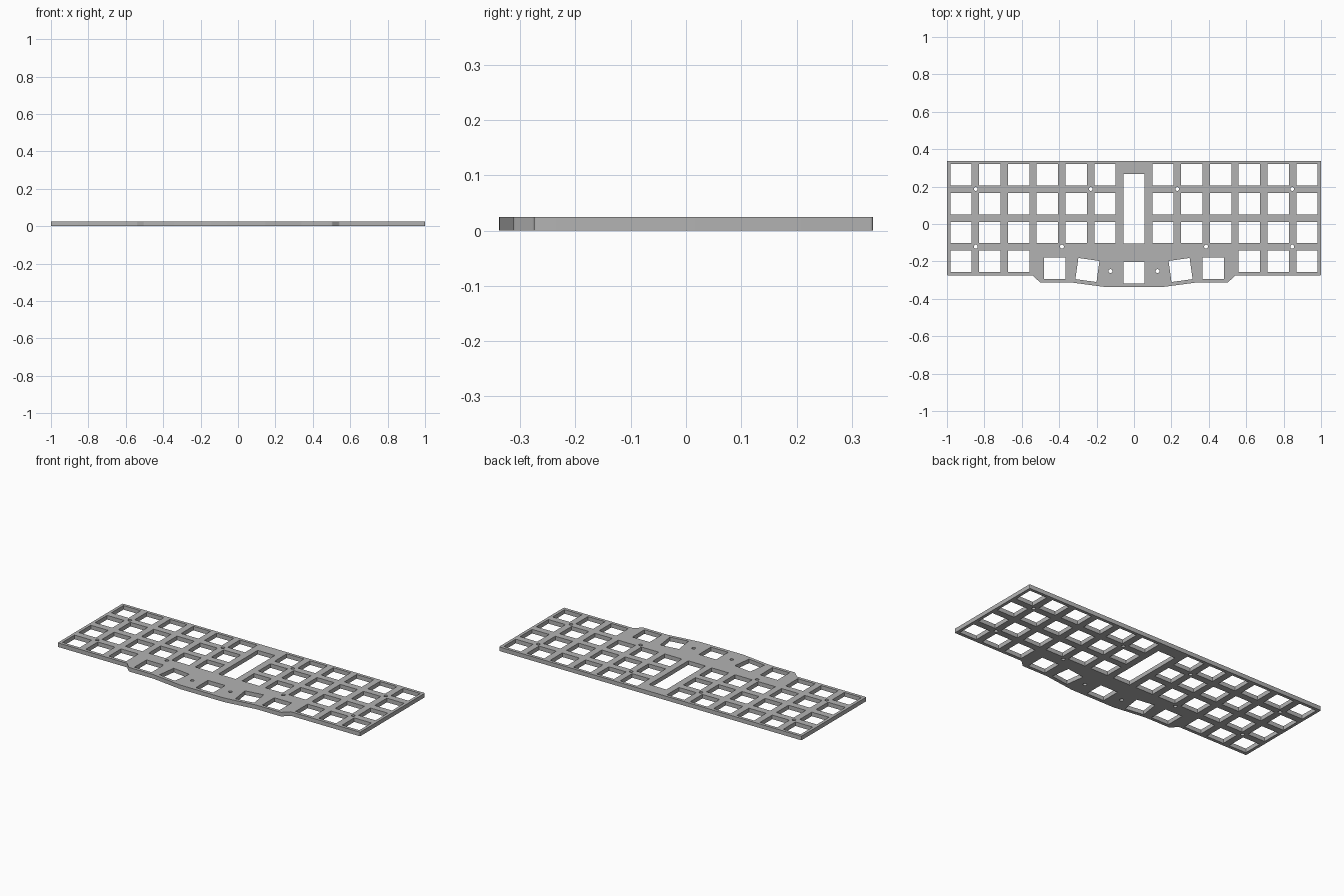
import bpy
import bmesh
from math import cos, sin, tau, radians

if "Cube" in bpy.data.objects:
    bpy.data.objects.remove(bpy.data.objects["Cube"], do_unlink=True)

THICK = 0.0245
PITCH = 0.154
HOLE = 0.114


def rect(cx, cy, w, h, angle=0):
    """Corners of a rectangle, turned about its centre."""
    c, s = cos(radians(angle)), sin(radians(angle))
    corners = [(-w / 2, -h / 2), (w / 2, -h / 2), (w / 2, h / 2), (-w / 2, h / 2)]
    return [(cx + x * c - y * s, cy + x * s + y * c) for x, y in corners]


def circle(cx, cy, r, n=24):
    return [(cx + r * cos(tau * i / n), cy + r * sin(tau * i / n)) for i in range(n)]


def rounded(points, r, steps=4):
    """Round each corner of a closed outline with a short curve."""
    out = []
    for i, (x, y) in enumerate(points):
        ends = []
        for qx, qy in (points[i - 1], points[(i + 1) % len(points)]):
            d = ((qx - x) ** 2 + (qy - y) ** 2) ** 0.5
            ends.append((x + (qx - x) * r / d, y + (qy - y) * r / d))
        (ax, ay), (bx, by) = ends
        for k in range(steps + 1):
            t = k / steps
            u = 1 - t
            out.append((u * u * ax + 2 * u * t * x + t * t * bx,
                        u * u * ay + 2 * u * t * y + t * t * by))
    return out


# Plate outline: right half, then its mirror image
half = [(0.145, -0.338), (0.34, -0.312), (0.503, -0.312),
        (0.541, -0.275), (1.0, -0.275), (1.0, 0.338)]
outline = half + [(-x, y) for x, y in reversed(half)]
loops = [rounded(outline, 0.005)]

# Key openings and screw holes, mirrored left to right
for side in (-1, 1):
    for row in range(4):
        for col in range(6):
            if row < 3 or col > 2:
                x = side * (0.155 + col * PITCH)
                loops.append(rect(x, 0.263 - row * PITCH, HOLE, HOLE))
    loops.append(rect(side * 0.249, -0.246, HOLE, HOLE, side * 8))
    loops.append(rect(side * 0.423, -0.236, HOLE, HOLE))
    for x, y in [(0.846, 0.187), (0.231, 0.187), (0.846, -0.121),
                 (0.385, -0.121), (0.126, -0.252)]:
        loops.append(circle(side * x, y, 0.0105))

# Tall central slot and the middle thumb opening
loops.append(rect(0, 0.082, HOLE, 0.37))
loops.append(rect(0, -0.26, HOLE, HOLE))

# Fill the outline around the openings and give it thickness
bm = bmesh.new()
for loop in loops:
    verts = [bm.verts.new((x, y, 0)) for x, y in loop]
    for i, v in enumerate(verts):
        bm.edges.new((verts[i - 1], v))
bmesh.ops.triangle_fill(bm, use_beauty=True, use_dissolve=False,
                        edges=bm.edges[:], normal=(0, 0, 1))
top = bmesh.ops.extrude_face_region(bm, geom=bm.faces[:])["geom"]
bmesh.ops.translate(bm, vec=(0, 0, THICK),
                    verts=[g for g in top if isinstance(g, bmesh.types.BMVert)])
bmesh.ops.recalc_face_normals(bm, faces=bm.faces[:])

mesh = bpy.data.meshes.new("switch_plate")
bm.to_mesh(mesh)
bm.free()
plate = bpy.data.objects.new("switch_plate", mesh)
bpy.context.collection.objects.link(plate)

# Plain grey material
grey = bpy.data.materials.new("plain grey")
grey.use_nodes = True
colour = (0.45, 0.45, 0.45, 1)
grey.diffuse_color = colour
grey.node_tree.nodes["Principled BSDF"].inputs["Base Color"].default_value = colour
mesh.materials.append(grey)

bpy.context.view_layer.objects.active = plate
plate.select_set(True)
bpy.ops.object.shade_smooth_by_angle(angle=radians(30))
